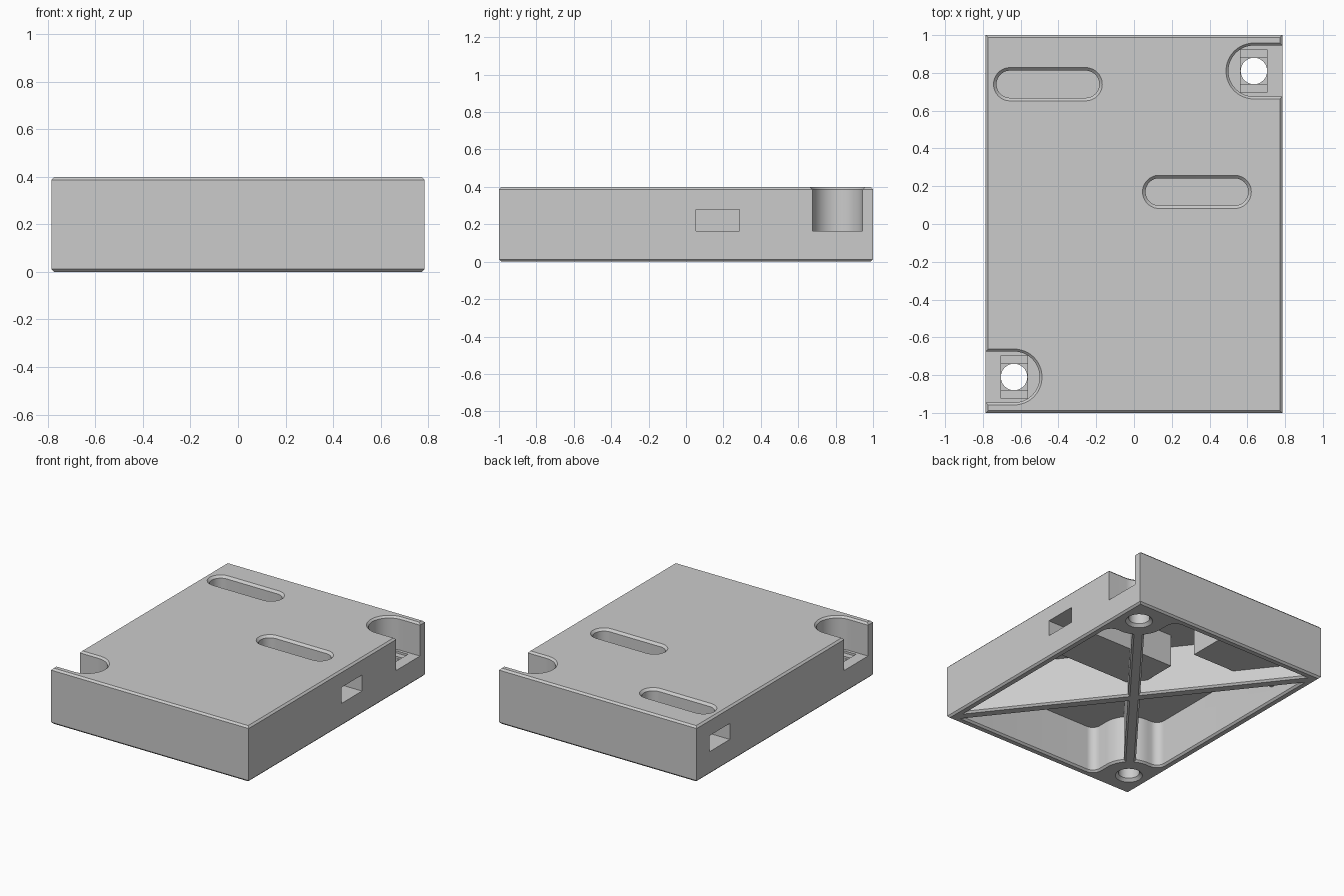
import bpy, bmesh
from math import pi, cos, sin, hypot
from mathutils import Vector

cube = bpy.data.objects.get("Cube")
if cube:
    bpy.data.objects.remove(cube)

HX, HY, TOP = 0.785, 1.0, 0.4
WALL, CH = 0.06, 0.013
FLOOR, CEILING = 0.165, 0.34

grey = bpy.data.materials.new("light grey plastic")
grey.use_nodes = True
colour = (0.6, 0.6, 0.6, 1)
grey.diffuse_color = colour
grey.node_tree.nodes["Principled BSDF"].inputs["Base Color"].default_value = colour


def loft(name, rings):
    """Closed solid through (outline, height) rings with equal point counts."""
    bm = bmesh.new()
    loops = [[bm.verts.new((x, y, z)) for x, y in pts] for pts, z in rings]
    n = len(loops[0])
    bm.faces.new(loops[0][::-1])
    bm.faces.new(loops[-1])
    for a, b in zip(loops, loops[1:]):
        for i in range(n):
            j = (i + 1) % n
            bm.faces.new((a[i], a[j], b[j], b[i]))
    bmesh.ops.recalc_face_normals(bm, faces=bm.faces)
    mesh = bpy.data.meshes.new(name)
    bm.to_mesh(mesh)
    bm.free()
    mesh.materials.append(grey)
    obj = bpy.data.objects.new(name, mesh)
    bpy.context.collection.objects.link(obj)
    return obj


def rect(x0, x1, y0, y1):
    return [(x0, y0), (x1, y0), (x1, y1), (x0, y1)]


def block(name, x0, x1, y0, y1, z0, z1):
    x0, x1 = sorted((x0, x1))
    return loft(name, [(rect(x0, x1, y0, y1), z0), (rect(x0, x1, y0, y1), z1)])


def arc(cx, cy, r, start, end, steps=24):
    angles = [start + (end - start) * i / steps for i in range(steps + 1)]
    return [(cx + r * cos(t), cy + r * sin(t)) for t in angles]


def turn(pts, s):
    """Half turn about the centre when s is -1."""
    return [(s * x, s * y) for x, y in pts]


def cut(target, tools):
    """Subtract the tools one by one, then delete them."""
    for tool in tools:
        tool.hide_render = True
        mod = target.modifiers.new("cut", 'BOOLEAN')
        mod.operation = 'DIFFERENCE'
        mod.solver = 'EXACT'
        mod.object = tool
    bpy.context.view_layer.update()
    graph = bpy.context.evaluated_depsgraph_get()
    mesh = bpy.data.meshes.new_from_object(target.evaluated_get(graph))
    target.modifiers.clear()
    target.data = mesh
    for tool in tools:
        bpy.data.objects.remove(tool)


def cavity_outline(e):
    """Inner wall outline, grown by e, with a rounded screw boss in two corners."""
    x, y = HX - WALL + e, HY - WALL + e
    bx, by, f, r = 0.44 + e, 0.615 + e, 0.06 + e, 0.195 - e
    half = [(x, -y)]
    half += arc(x - f, by - f, f, 0, pi / 2, 8)
    half += arc(bx + r, by + r, r, 1.5 * pi, pi, 16)
    half += arc(bx - f, y - f, f, 0, pi / 2, 8)
    return half + turn(half, -1)


def notch_outline(e):
    return arc(0.635, 0.81, 0.135 + e, pi / 2, 1.5 * pi, 40) + [(0.9, 0.675 - e), (0.9, 0.945 + e)]


def slot_outline(cx, cy, e):
    r, half = 0.072 + e, 0.2
    return (arc(cx + half, cy, r, -pi / 2, pi / 2)
            + arc(cx - half, cy, r, pi / 2, 1.5 * pi))


def rib_outline(s, w):
    along = Vector((s * HX, HY)) * 1.1
    side = Vector((-along.y, along.x)).normalized() * w / 2
    return [tuple(p) for p in (along + side, -along + side, -along - side, along - side)]


# Outer shell with chamfered top and bottom rims
body = loft("enclosure_body", [
    (rect(-HX + e, HX - e, -HY + e, HY - e), z)
    for e, z in ((CH, 0), (0, CH), (0, TOP - CH), (CH, TOP))])

# Underside cavity, leaving the crossed ribs and the two compartments standing
cavity = loft("cavity", [(cavity_outline(e), z) for e, z in
                         ((0.02 + CH, -0.02), (0, CH), (0, CEILING))])
keep = [loft("cross_rib", [(rib_outline(s, w), z) for w, z in
                           ((0.055, -0.1), (0.055, 0), (0.08, CH), (0.08, 0.5))])
        for s in (1, -1)]
# Compartments: side, inner end, slot centre
bays = [(1, -0.03, (0.333, 0.17)), (-1, -0.05, (-0.456, 0.74))]
for s, end, (cx, cy) in bays:
    far = cy + 0.178 if s > 0 else 1.1
    keep.append(block("compartment", end, s * 1.2, cy - 0.178, far, FLOOR - WALL, 0.5))
cut(cavity, keep)

tools = [cavity]
# Side openings with a rounded slot above each
for s, end, (cx, cy) in bays:
    tools.append(block("side_opening", end + s * WALL, s, cy - 0.117, cy + 0.117, FLOOR, 0.28))
    tools.append(loft("top_slot", [(slot_outline(cx, cy, e), z) for e, z in
                                   ((0, 0.22), (0, TOP - 0.016), (0.05, TOP + 0.034))]))

# Screw notches in opposite corners, each with stepped recess and bored hole
for s in (1, -1):
    tools.append(loft("corner_notch", [(turn(notch_outline(e), s), z) for e, z in
                                       ((0, FLOOR), (0, TOP - CH), (0.05, TOP + 0.05 - CH))]))
    for half, z in ((0.113, 0.15), (0.07, 0.135)):
        tools.append(loft("recess_step", [
            (turn(rect(0.565, 0.705, 0.81 - half, 0.81 + half), s), h) for h in (z, 0.2)]))
    tools.append(loft("screw_hole", [
        (turn(arc(0.635, 0.81, r, 0, 2 * pi * 39 / 40, 39), s), z)
        for r, z in ((0.11, -0.02), (0.07, 0.02), (0.07, 0.25))]))
cut(body, tools)

# One colour, smooth curves, crisp edges
body.data.materials.clear()
body.data.materials.append(grey)
bpy.ops.object.select_all(action='DESELECT')
body.select_set(True)
bpy.context.view_layer.objects.active = body
bpy.ops.object.shade_smooth_by_angle(angle=pi / 6)
